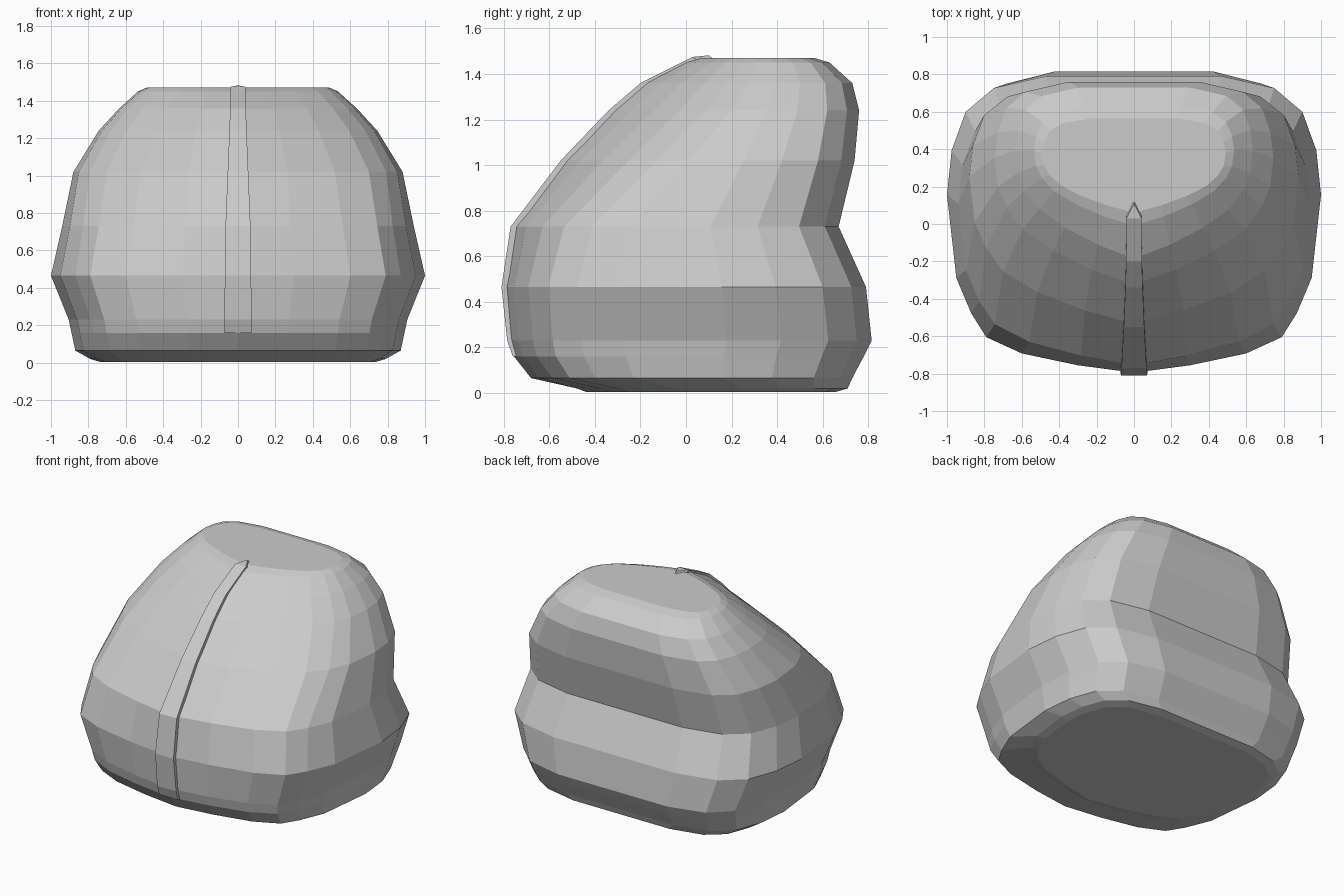
import bpy
import bmesh

cube = bpy.data.objects.get("Cube")
if cube:
    bpy.data.objects.remove(cube, do_unlink=True)

grey = bpy.data.materials.new("plain_grey")
grey.use_nodes = True
colour = (0.6, 0.6, 0.6, 1)
grey.diffuse_color = colour
grey.node_tree.nodes["Principled BSDF"].inputs["Base Color"].default_value = colour


def finish(bm, name):
    bmesh.ops.recalc_face_normals(bm, faces=bm.faces)
    mesh = bpy.data.meshes.new(name)
    bm.to_mesh(mesh)
    bm.free()
    mesh.materials.append(grey)
    obj = bpy.data.objects.new(name, mesh)
    bpy.context.collection.objects.link(obj)
    return obj


# Half outlines: (share of half width, share of depth from front to back)
LOW = [(0, 0), (.3, .025), (.6, .065), (.79, .12), (.87, .2), (.95, .32),
       (1, .6), (.975, .75), (.9, .88), (.75, .96), (.47, 1), (0, 1)]
HIGH = [(0, 0), (.3, .08), (.58, .18), (.8, .29), (.92, .4), (.98, .5),
        (1, .63), (.98, .75), (.92, .87), (.78, .95), (.47, 1), (0, 1)]

# Body levels: height, half width, front y, back y, blend from LOW to HIGH
LEVELS = [
    (.005, .74, -.44, .66, .3),
    (.02, .79, -.48, .71, .2),
    (.065, .87, -.68, .73, 0),
    (.16, .89, -.755, .78, 0),
    (.23, .905, -.775, .815, 0),
    (.465, 1.0, -.795, .79, 0),
    (.73, .94, -.755, .67, .2),
    (1.02, .88, -.535, .74, .6),
    (1.24, .745, -.325, .76, .9),
    (1.36, .635, -.185, .73, 1),
    (1.45, .535, -.01, .63, 1),
    (1.47, .49, .06, .565, 1),
]


def ring(bm, z, width, front, back, blend):
    half = []
    for (u0, t0), (u1, t1) in zip(LOW, HIGH):
        u, t = u0 + (u1 - u0) * blend, t0 + (t1 - t0) * blend
        half.append((u * width, front + t * (back - front)))
    mirrored = [(-x, y) for x, y in reversed(half[1:-1])]
    return [bm.verts.new((x, y, z)) for x, y in half + mirrored]


# Faceted body shell
bm = bmesh.new()
rings = [ring(bm, *level) for level in LEVELS]
for a, b in zip(rings, rings[1:]):
    n = len(a)
    for i in range(n):
        j = (i + 1) % n
        bm.faces.new((a[i], a[j], b[j], b[i]))
bm.faces.new(rings[0])
bm.faces.new(rings[-1])
finish(bm, "body_shell")

# Raised strip down the front centre: y, z, half width
PATH = [(-.76, .16, .073), (-.785, .23, .073), (-.81, .465, .07),
        (-.77, .73, .067), (-.55, 1.02, .055), (-.34, 1.24, .046),
        (-.2, 1.36, .042), (.03, 1.475, .04), (.1, 1.482, .004)]
bm = bmesh.new()
sections = []
for y, z, w in PATH:
    drop = .03 if z > 1.4 else 0
    sections.append([bm.verts.new(p) for p in (
        (-w, y, z), (w, y, z), (w, y + .04, z - drop), (-w, y + .04, z - drop))])
for a, b in zip(sections, sections[1:]):
    for i in range(4):
        j = (i + 1) % 4
        bm.faces.new((a[i], a[j], b[j], b[i]))
bm.faces.new(sections[0])
bm.faces.new(sections[-1])
finish(bm, "front_strip")
